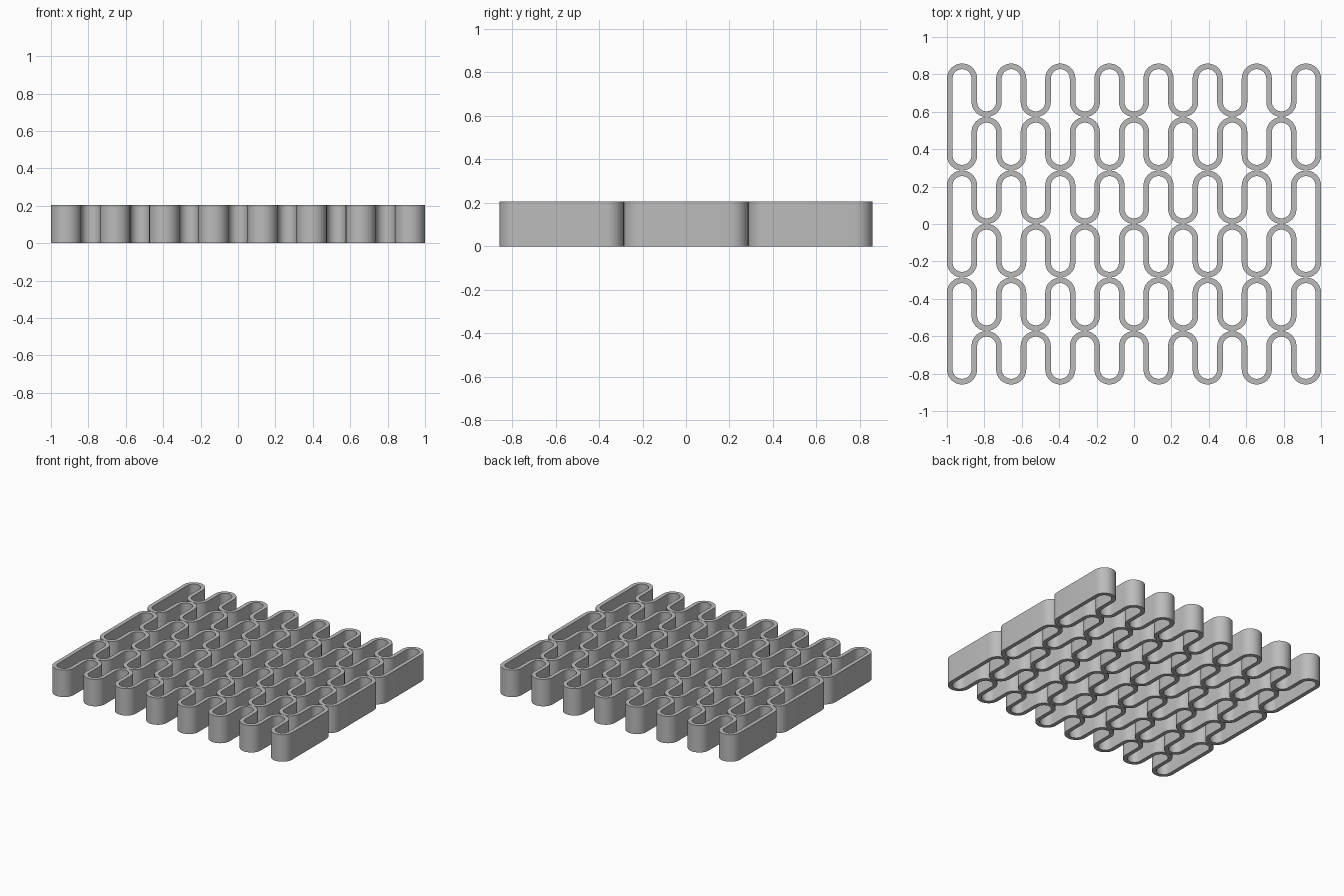
import bpy
import bmesh
from math import pi, sin, cos, radians
from mathutils import Vector

cube = bpy.data.objects.get("Cube")
if cube:
    bpy.data.objects.remove(cube, do_unlink=True)

WALL = 0.03           # strip thickness
HEIGHT = 0.205        # strip height
ROW = 0.572           # depth of one closed band
ARCHES = 8
PITCH = (2 - WALL) / (ARCHES - 0.5)
PITCH = (2 - WALL) / (2 * ARCHES - 1) * 2
RADIUS = PITCH / 4
STEPS = 16

grey = bpy.data.materials.new("grey")
grey.use_nodes = True
grey.diffuse_color = (0.5, 0.5, 0.5, 1)
grey.node_tree.nodes["Principled BSDF"].inputs["Base Color"].default_value = (0.5, 0.5, 0.5, 1)


def band_path():
    """Closed wavy centreline as (point, outward normal) pairs."""
    path = []
    high = ROW / 2 - WALL / 2 - RADIUS
    low = WALL / 2 + RADIUS
    for i in range(2 * ARCHES - 1):
        x = -1 + WALL / 2 + RADIUS * (1 + 2 * i)
        side = -1 if i % 2 else 1          # arch or valley
        y = low if i % 2 else high
        for s in range(STEPS + 1):
            a = pi * (1 - s / STEPS)
            n = Vector((cos(a) * side, sin(a)))
            path.append((Vector((x + RADIUS * cos(a), y + RADIUS * side * sin(a))), n))
    return path + [(-p, -n) for p, n in path]


def make_band(name, y):
    bm = bmesh.new()
    rings = []
    # cross-section corners swept along the centreline
    for p, n in band_path():
        ring = []
        for off, z in ((0.5, 0), (0.5, HEIGHT), (-0.5, HEIGHT), (-0.5, 0)):
            q = p + n * WALL * off
            ring.append(bm.verts.new((q.x, q.y, z)))
        rings.append(ring)
    for a, b in zip(rings, rings[1:] + rings[:1]):
        for k in range(4):
            m = (k + 1) % 4
            bm.faces.new((a[k], a[m], b[m], b[k]))
    bmesh.ops.recalc_face_normals(bm, faces=bm.faces)
    mesh = bpy.data.meshes.new(name)
    bm.to_mesh(mesh)
    bm.free()
    mesh.materials.append(grey)
    obj = bpy.data.objects.new(name, mesh)
    obj.location.y = y
    bpy.context.collection.objects.link(obj)
    return obj


# three wavy bands touching one another
bpy.ops.object.select_all(action="DESELECT")
for name, k in (("front_band", -1), ("middle_band", 0), ("back_band", 1)):
    band = make_band(name, k * ROW)
    band.select_set(True)
    bpy.context.view_layer.objects.active = band
bpy.ops.object.shade_smooth_by_angle(angle=radians(35))
